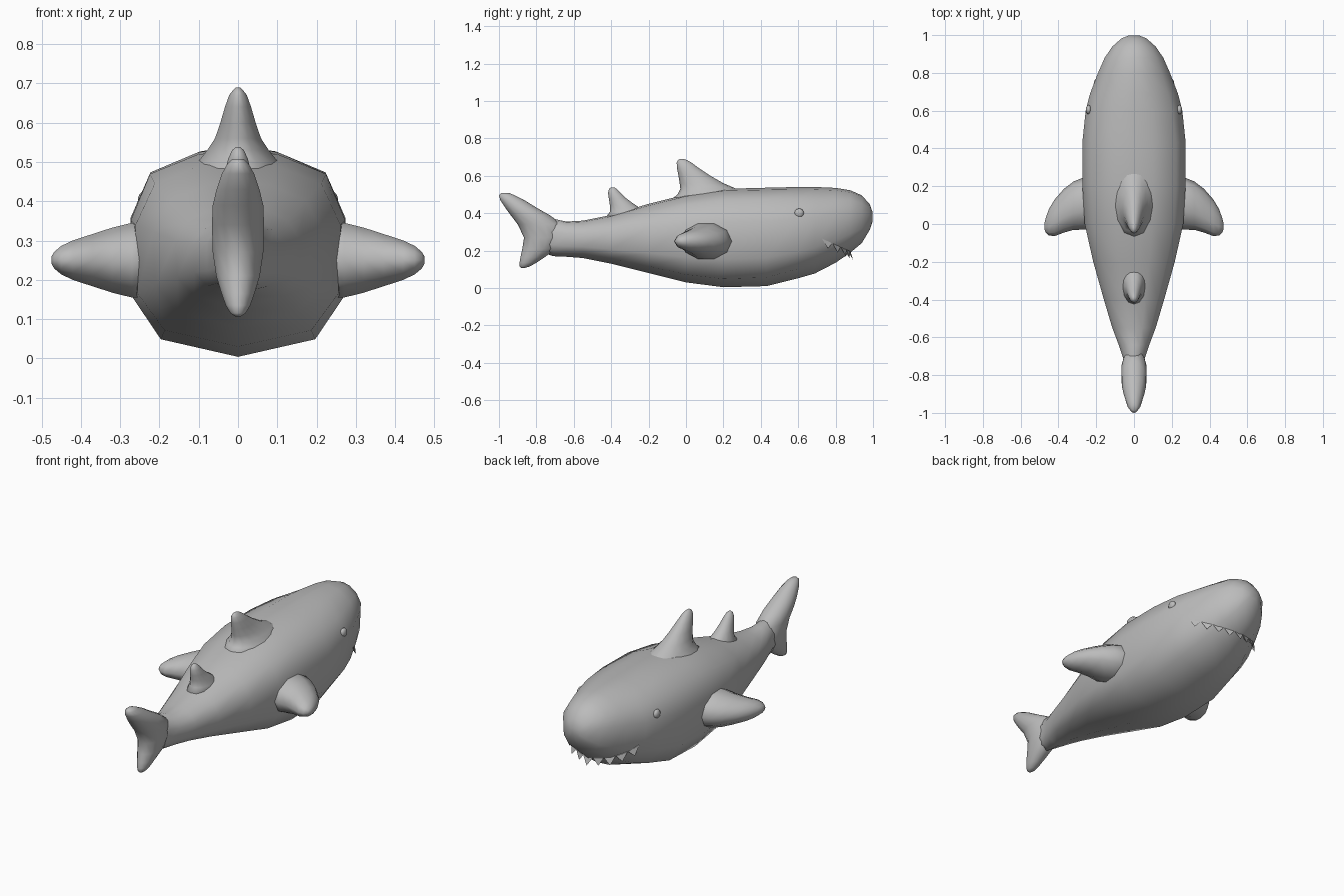
import bpy
import bmesh
from math import cos, sin, pi, radians, sqrt
from mathutils import Vector
from mathutils.bvhtree import BVHTree

default_cube = bpy.data.objects.get("Cube")
if default_cube:
    bpy.data.objects.remove(default_cube, do_unlink=True)


def make_material(name, colour):
    material = bpy.data.materials.new(name)
    material.use_nodes = True
    material.diffuse_color = colour
    shader = material.node_tree.nodes["Principled BSDF"]
    shader.inputs["Base Color"].default_value = colour
    return material


grey = make_material("shark grey", (0.5, 0.5, 0.5, 1))


def finish(name, bm, smooth=True):
    """Turn a bmesh into a named grey object."""
    bmesh.ops.recalc_face_normals(bm, faces=bm.faces[:])
    for face in bm.faces:
        face.smooth = smooth
    mesh = bpy.data.meshes.new(name)
    bm.to_mesh(mesh)
    mesh.materials.append(grey)
    obj = bpy.data.objects.new(name, mesh)
    bpy.context.collection.objects.link(obj)
    return obj


def loft(rings):
    """Skin a list of closed rings and cap both ends."""
    bm = bmesh.new()
    rows = [[bm.verts.new(point) for point in ring] for ring in rings]
    count = len(rows[0])
    for lower, upper in zip(rows, rows[1:]):
        for i in range(count):
            j = (i + 1) % count
            bm.faces.new((lower[i], lower[j], upper[j], upper[i]))
    bm.faces.new(rows[0])
    bm.faces.new(rows[-1])
    bmesh.ops.recalc_face_normals(bm, faces=bm.faces[:])
    return bm


def oval(place, start, end, half, sides=14):
    """Elliptical ring; place(along, across) returns the 3D point."""
    middle, reach = (start + end) / 2, (end - start) / 2
    angles = [2 * pi * i / sides for i in range(sides)]
    return [place(middle + reach * cos(a), half * sin(a)) for a in angles]


# Body: half of the boxy midship section, mirrored for the other side
half_section = [(0, -1), (.72, -.83), (.98, -.43), (1, .32), (.82, .77), (.37, .96), (0, 1)]
section = half_section + [(-x, z) for x, z in half_section[-2:0:-1]]


def body_ring(y, bottom, top, width, boxy):
    middle, height = (bottom + top) / 2, (top - bottom) / 2
    points = []
    for x, z in section:
        scale = boxy + (1 - boxy) / sqrt(x * x + z * z)
        points.append(Vector((x * scale * width, y, middle + z * scale * height)))
    return points


# y, bottom, top, half width, boxiness
body_stations = [
    (-.80, .20, .35, .045, 0),
    (-.71, .17, .37, .06, 0),
    (-.64, .167, .355, .085, 0),
    (-.55, .16, .36, .12, .1),
    (-.40, .13, .39, .165, .3),
    (-.20, .08, .45, .22, .6),
    (0, .03, .50, .262, .9),
    (.20, .004, .53, .273, 1),
    (.43, .01, .536, .275, .9),
    (.60, .052, .54, .262, .5),
    (.69, .078, .54, .242, .2),
    (.80, .135, .535, .20, 0),
    (.88, .19, .522, .163, 0),
    (.94, .24, .495, .12, 0),
    (.982, .31, .448, .07, 0),
    (.998, .355, .405, .03, 0),
]
body_bm = loft([body_ring(*station) for station in body_stations])
surface = BVHTree.FromBMesh(body_bm)
finish("body", body_bm)


# Upright fins: z, rear y, front y, half thickness
def upright_fin(name, stations):
    rings = []
    for z, rear, front, half in stations:
        rings.append(oval(lambda along, across: (across, along, z), rear, front, half))
    finish(name, loft(rings))


upright_fin("tail_fin", [
    (.107, -.88, -.862, .008),
    (.115, -.889, -.835, .02),
    (.135, -.89, -.80, .032),
    (.165, -.885, -.755, .043),
    (.21, -.875, -.69, .057),
    (.27, -.866, -.66, .066),
    (.34, -.90, -.66, .068),
    (.39, -.938, -.73, .066),
    (.43, -.967, -.80, .056),
    (.47, -.993, -.865, .042),
    (.495, -1, -.915, .028),
    (.508, -.988, -.945, .014),
])
upright_fin("dorsal_fin", [
    (.44, -.12, .38, .15),
    (.50, -.045, .32, .105),
    (.53, -.03, .27, .08),
    (.56, -.034, .20, .06),
    (.60, -.04, .13, .046),
    (.64, -.048, .07, .034),
    (.67, -.05, .03, .023),
    (.684, -.042, .005, .012),
    (.69, -.03, -.015, .005),
])
upright_fin("rear_dorsal_fin", [
    (.35, -.45, -.18, .08),
    (.41, -.405, -.22, .058),
    (.45, -.408, -.28, .041),
    (.48, -.413, -.32, .033),
    (.51, -.417, -.35, .025),
    (.53, -.411, -.37, .015),
    (.538, -.40, -.385, .006),
])

# Side fins: x, rear y, front y, half thickness
side_stations = [
    (.22, -.03, .25, .10),
    (.27, -.03, .245, .10),
    (.32, -.031, .225, .087),
    (.37, -.045, .187, .07),
    (.42, -.064, .13, .053),
    (.45, -.061, .08, .038),
    (.468, -.045, .03, .022),
    (.475, -.025, 0, .009),
]
for side, label in ((1, "left"), (-1, "right")):
    rings = []
    for x, rear, front, half in side_stations:
        rings.append(oval(lambda along, across: (side * x, along, .25 + across),
                          rear, front, half, sides=10))
    finish(label + "_side_fin", loft(rings))

    # Eyes: small balls set into the head
    eye_bm = bmesh.new()
    bmesh.ops.create_uvsphere(eye_bm, u_segments=12, v_segments=8, radius=.025)
    hit = surface.ray_cast(Vector((side, .605, .40)), Vector((-side, 0, 0)))[0]
    bmesh.ops.scale(eye_bm, vec=(.6, 1, 1), verts=eye_bm.verts[:])
    bmesh.ops.translate(eye_bm, vec=hit, verts=eye_bm.verts[:])
    finish(label + "_eye", eye_bm)

# Teeth: thin pointed wedges following the sloping jaw line
mouth_centre = Vector((0, .68, .285))


def jaw_point(angle):
    direction = Vector((cos(angle), sin(angle), -.45 * sin(angle))).normalized()
    hit = surface.ray_cast(mouth_centre, direction)[0]
    return hit + direction * .004, direction


teeth_bm = bmesh.new()
tooth_count = 9
step = radians(156) / tooth_count
for i in range(tooth_count):
    angle = radians(12) + step * i
    first, _ = jaw_point(angle)
    last, _ = jaw_point(angle + step * .95)
    middle, outward = jaw_point(angle + step / 2)
    tip = middle + outward * .006 + Vector((0, 0, -.038))
    root = middle - outward * .03
    corners = [teeth_bm.verts.new(p) for p in (first, last, tip, root)]
    for skip in range(len(corners)):
        teeth_bm.faces.new(corners[:skip] + corners[skip + 1:])
finish("teeth", teeth_bm, smooth=False)
